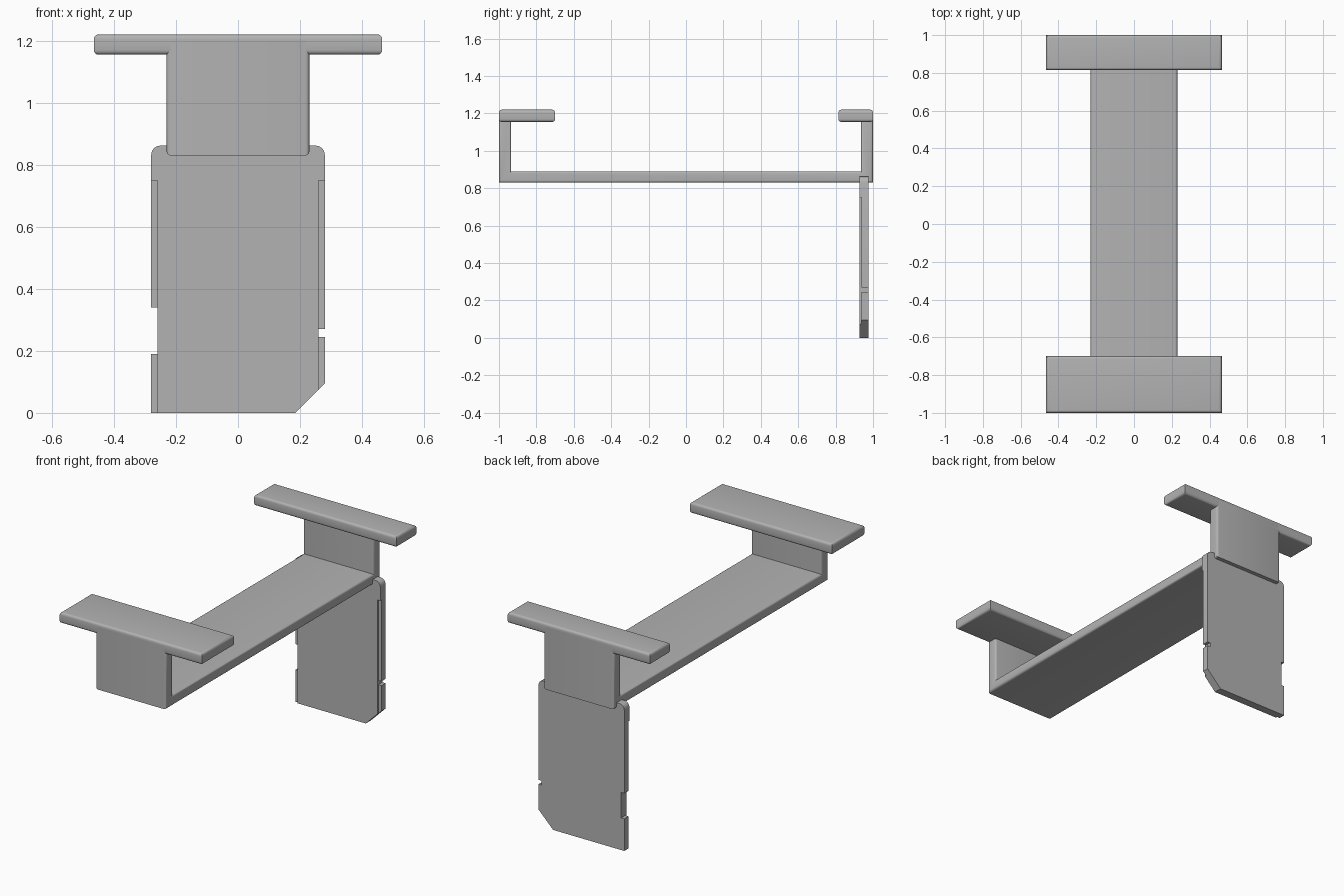
import bpy, bmesh, math
from mathutils import Vector

cube = bpy.data.objects.get("Cube")
if cube:
    bpy.data.objects.remove(cube, do_unlink=True)

grey = bpy.data.materials.new("plain_grey")
grey.use_nodes = True
COLOUR = (0.45, 0.45, 0.45, 1)
grey.diffuse_color = COLOUR
grey.node_tree.nodes["Principled BSDF"].inputs["Base Color"].default_value = COLOUR


def prism(name, outline, place, lo, hi, soft=None, radius=0.015):
    """Extrude a 2D outline from lo to hi; round the edges chosen by soft."""
    bm = bmesh.new()
    rings = [[bm.verts.new(place(a, b, d)) for a, b in outline] for d in (lo, hi)]
    bm.faces.new(rings[0])
    bm.faces.new(rings[1])
    n = len(outline)
    for i in range(n):
        j = (i + 1) % n
        bm.faces.new((rings[0][i], rings[0][j], rings[1][j], rings[1][i]))
    bmesh.ops.recalc_face_normals(bm, faces=bm.faces)
    if soft:
        edges = [e for e in bm.edges if soft(e.verts[0].co - e.verts[1].co)]
        bmesh.ops.bevel(bm, geom=edges, offset=radius, segments=4,
                        profile=0.5, affect='EDGES')
    mesh = bpy.data.meshes.new(name)
    bm.to_mesh(mesh)
    bm.free()
    mesh.materials.append(grey)
    ob = bpy.data.objects.new(name, mesh)
    bpy.context.collection.objects.link(ob)
    bpy.context.view_layer.objects.active = ob
    bpy.ops.object.select_all(action='DESELECT')
    ob.select_set(True)
    bpy.ops.object.shade_smooth_by_angle(angle=math.radians(35))
    return ob


def along_x(a, b, d):
    return Vector((d, a, b))


def along_y(a, b, d):
    return Vector((a, d, b))


def along_z(a, b, d):
    return Vector((a, b, d))


# U-shaped strap with softened long sides
WALL, BASE, FLOOR, TOP = 0.935, 0.83, 0.89, 1.2
strap = [(-1, BASE), (1, BASE), (1, TOP), (WALL, TOP),
         (WALL, FLOOR), (-WALL, FLOOR), (-WALL, TOP), (-1, TOP)]
prism("strap", strap, along_x, -0.23, 0.23, lambda v: abs(v.x) < 0.001, 0.013)

# Crossbars: rounded on level edges, crisp at the upright corners
for name, y0, y1 in (("front_crossbar", -1, -0.70), ("back_crossbar", 0.815, 1)):
    bar = [(-0.465, y0), (0.465, y0), (0.465, y1), (-0.465, y1)]
    prism(name, bar, along_z, 1.155, 1.22, lambda v: abs(v.z) < 0.001)


def top_corner(side, x=0.28, z=0.862, r=0.03):
    """Rounded upper corner, listed anticlockwise."""
    pts = [(side * (x - r + r * math.cos(t * math.pi / 8)),
            z - r + r * math.sin(t * math.pi / 8)) for t in range(5)]
    return pts if side > 0 else pts[::-1]


# Hanging card with edge notches and one cut corner
W, IN, STEP = 0.28, 0.26, 0.75
plate = [(-W, 0), (0.185, 0), (W, 0.095),
         (W, 0.245), (IN, 0.245), (IN, 0.27), (W, 0.27)]
plate += top_corner(1) + top_corner(-1)
plate += [(-W, 0.34), (-IN, 0.34), (-IN, 0.19), (-W, 0.19)]
prism("card_plate", plate, along_y, 0.938, 0.976)

# Raised face of the card, narrower below the step
face = [(-IN, 0), (0.185, 0), (IN, 0.075), (IN, STEP), (W, STEP)]
face += top_corner(1) + top_corner(-1) + [(-W, STEP), (-IN, STEP)]
prism("card_face", face, along_y, 0.928, 0.938)
